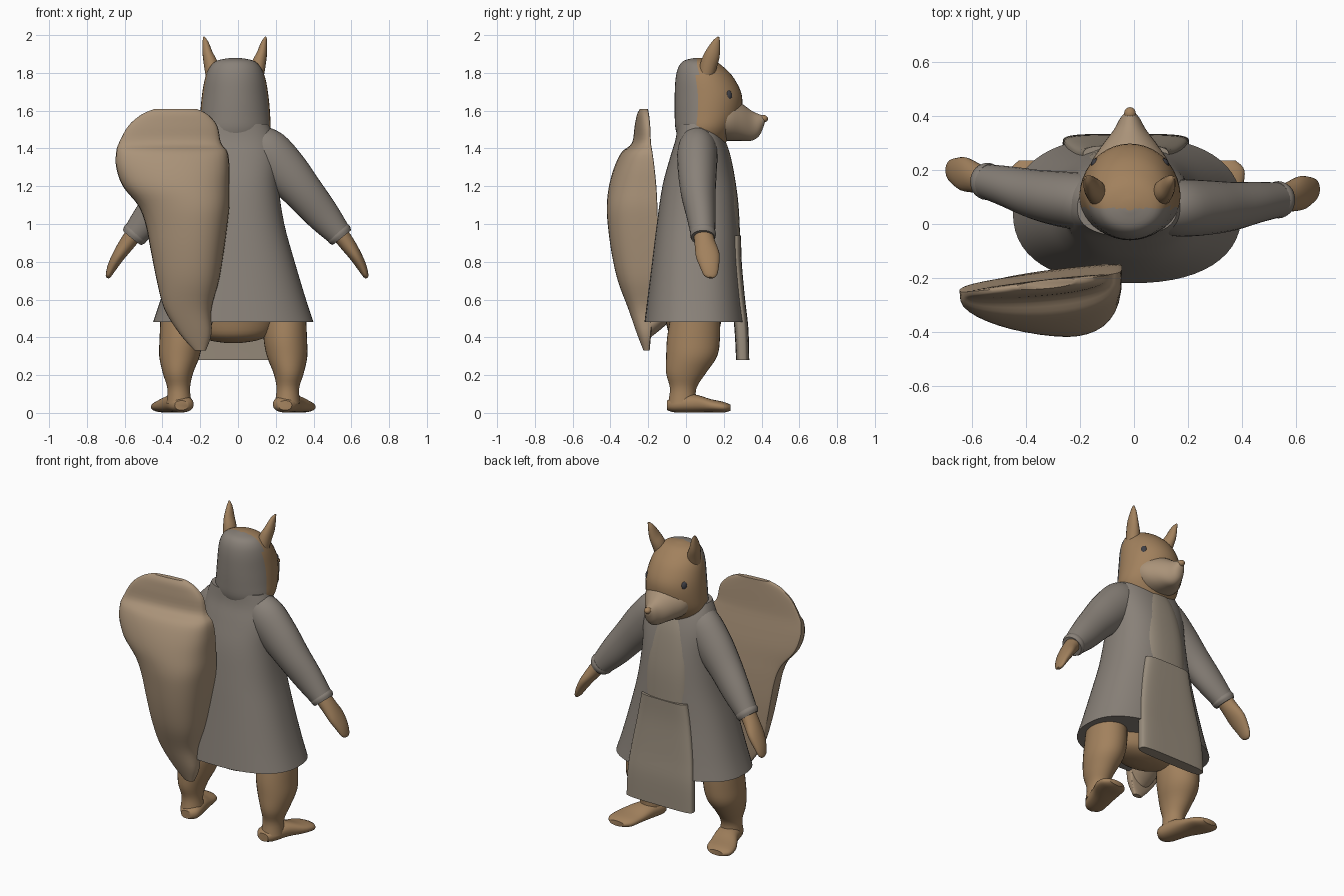
import bpy, bmesh, math
from mathutils import Vector


def mat(name, r, g, b):
    m = bpy.data.materials.new(name)
    m.diffuse_color = (r, g, b, 1)
    return m


FUR = mat("fur", .36, .22, .11)
PALE = mat("pale_fur", .40, .29, .19)
GREY = mat("grey_cloth", .25, .22, .19)
LINEN = mat("linen", .31, .26, .20)
DARK = mat("dark", .05, .05, .06)


def spline(rows, steps=4):
    """Smooth a list of number rows."""
    out = []
    for i in range(len(rows) - 1):
        a, b = rows[max(i - 1, 0)], rows[i]
        c, d = rows[i + 1], rows[min(i + 2, len(rows) - 1)]
        for s in range(steps):
            t = s / steps
            out.append([q + .5 * t * (r - p + t * (2*p - 5*q + 4*r - w + t * (3*(q - r) + w - p)))
                        for p, q, r, w in zip(a, b, c, d)])
    return out + [list(rows[-1])]


def loft(name, rings, material):
    """Skin a stack of closed rings and cap both ends."""
    bm = bmesh.new()
    vs = [[bm.verts.new(p) for p in ring] for ring in rings]
    n = len(vs[0])
    for r0, r1 in zip(vs, vs[1:]):
        for i in range(n):
            bm.faces.new((r0[i], r0[(i + 1) % n], r1[(i + 1) % n], r1[i]))
    bm.faces.new(vs[0])
    bm.faces.new(vs[-1])
    bmesh.ops.recalc_face_normals(bm, faces=bm.faces)
    me = bpy.data.meshes.new(name)
    bm.to_mesh(me)
    bm.free()
    me.materials.append(material)
    ob = bpy.data.objects.new(name, me)
    bpy.context.collection.objects.link(ob)
    return ob


def tube(name, rows, material, hint=(1, 0, 0), axis=None, power=2, n=32):
    """Rows are x, y, z, half-width along hint, half-width across it."""
    rows = spline(rows)
    rings = []
    for i, r in enumerate(rows):
        c = Vector(r[:3])
        if axis:
            t = Vector(axis)
        else:
            t = (Vector(rows[min(i + 1, len(rows) - 1)][:3]) - Vector(rows[max(i - 1, 0)][:3])).normalized()
        a = Vector(hint)
        a = (a - t * a.dot(t)).normalized()
        b = t.cross(a)
        ring = []
        for k in range(n):
            co, si = math.cos(2*math.pi*k/n), math.sin(2*math.pi*k/n)
            ring.append(c + a * r[3] * math.copysign(abs(co)**(2/power), co)
                        + b * r[4] * math.copysign(abs(si)**(2/power), si))
        rings.append(ring)
    return loft(name, rings, material)


def ball(name, loc, size, material):
    bpy.ops.mesh.primitive_uv_sphere_add(segments=16, ring_count=10, radius=1, location=loc)
    ob = bpy.context.object
    ob.name, ob.scale = name, size
    ob.data.materials.append(material)


Z, Y = (0, 0, 1), (0, 1, 0)

# Coat: z, back y, front y, half width
coat = [(.48, -.22, .325, .425), (.60, -.205, .31, .385), (.80, -.18, .29, .325), (1.0, -.155, .278, .27),
        (1.2, -.125, .262, .24), (1.35, -.085, .232, .24), (1.45, -.055, .2, .22), (1.53, -.045, .165, .185)]
tube("coat", [(-.025, (b + f) / 2, z, w, (f - b) / 2) for z, b, f, w in coat], GREY, axis=Z, power=2.4, n=56)

# Shirt and apron in the coat opening
tube("shirt", [(-.03, .21, .92, .16, .077), (-.03, .21, 1.1, .15, .068), (-.03, .19, 1.25, .14, .068),
               (-.03, .16, 1.37, .12, .073), (-.03, .13, 1.45, .09, .075)], LINEN, axis=Z, power=2.6)
tube("apron", [(-.03, .30, .28, .235, .035), (-.03, .293, .45, .23, .037), (-.03, .275, .6, .215, .038),
               (-.03, .25, .8, .185, .045), (-.03, .245, .94, .16, .047)], LINEN, axis=Z, power=4, n=40)

# Lower body under the coat
tube("hips", [(-.025, .04, .37, .04, .04), (-.025, .04, .385, .13, .09), (-.025, .04, .42, .2, .13),
              (-.025, .04, .50, .25, .15)], FUR, axis=Z)

# Head with grey hood behind
head = tube("head", [(-.015, .09, 1.43, .15, .12), (-.015, .10, 1.50, .185, .155), (-.015, .115, 1.58, .185, .175),
                     (-.015, .118, 1.68, .176, .178), (-.015, .10, 1.77, .16, .155), (-.015, .08, 1.83, .135, .12),
                     (-.015, .07, 1.865, .095, .08), (-.015, .07, 1.88, .02, .02)], FUR, axis=Z, n=40)
head.data.materials.append(GREY)
for p in head.data.polygons:
    if p.center.y < .06:
        p.material_index = 1
tube("snout", [(-.015, .12, 1.57, .16, .13), (-.015, .22, 1.555, .147, .115), (-.015, .29, 1.54, .105, .1),
               (-.015, .35, 1.52, .06, .078), (-.015, .39, 1.525, .038, .055), (-.015, .415, 1.55, .018, .022)],
     PALE, axis=Y)
ball("nose", (-.015, .41, 1.557), (.022, .024, .02), FUR)

for s in (-1, 1):
    tube("ear", [(-.017 + s*x, y, z, a, b) for x, y, z, a, b in
                 ((.115, .10, 1.76, .035, .04), (.125, .12, 1.84, .038, .045), (.143, .14, 1.90, .028, .04),
                  (.155, .16, 1.96, .016, .022), (.165, .172, 1.99, .004, .005))], FUR, n=16)
    ball("eye", (-.015 + s*.125, .22, 1.68), (.02, .024, .03), DARK)

# Arms and hands: side, x offset, forward shift at the hand
for s, dx, dy in ((1, 0, 0), (-1, -.01, .07)):
    def side(rows):
        return [(s*x + dx, y + dy * min(1, x / .55), z, a, b) for x, y, z, a, b in rows]
    tube("sleeve", side([(.07, .06, 1.45, .08, .09), (.15, .06, 1.385, .105, .125), (.25, .06, 1.28, .103, .122),
                         (.35, .065, 1.165, .092, .105), (.45, .08, 1.045, .077, .09), (.54, .09, .94, .064, .066)]),
         GREY, hint=Y, n=28)
    tube("cuff", side([(.525, .09, .958, .066, .068), (.537, .09, .944, .069, .071), (.55, .09, .928, .063, .062)]),
         GREY, hint=Y, n=28)
    tube("hand", side([(.53, .09, .96, .05, .045), (.575, .1, .9, .055, .042), (.62, .115, .835, .063, .034),
                       (.655, .125, .775, .05, .026), (.675, .13, .73, .035, .016), (.682, .13, .715, .015, .008)]),
         FUR, hint=Y, n=24)

# Legs and feet
for s in (-1, 1):
    def leg(rows):
        return [(-.025 + s*(x + .025), y, z, a, b) for x, y, z, a, b in rows]
    tube("leg", leg([(.25, .05, .52, .11, .13), (.25, .04, .40, .115, .14), (.26, .03, .30, .107, .135),
                     (.268, .0, .21, .08, .105), (.264, -.015, .13, .06, .07), (.262, -.02, .05, .067, .075)]),
         FUR, axis=Z)
    tube("foot", leg([(.25, -.1, .04, .035, .025), (.25, -.06, .045, .065, .042), (.275, .04, .05, .075, .048),
                      (.31, .13, .038, .09, .035), (.325, .20, .03, .085, .028), (.328, .235, .027, .05, .016)]),
         FUR, axis=Y, power=2.3)

# Tail: z, left x, right x, front y, depth
tail = [(.33, -.23, -.17, -.205, .02), (.42, -.31, -.14, -.2, .06), (.55, -.39, -.14, -.195, .11),
        (.70, -.43, -.10, -.185, .175), (.85, -.46, -.075, -.178, .215), (1.0, -.49, -.055, -.178, .235),
        (1.1, -.53, -.045, -.183, .235), (1.2, -.61, -.045, -.193, .215), (1.3, -.645, -.045, -.205, .175),
        (1.38, -.645, -.055, -.215, .125), (1.43, -.63, -.09, -.22, .06), (1.52, -.58, -.11, -.22, .045),
        (1.58, -.51, -.16, -.22, .035), (1.61, -.44, -.22, -.22, .02)]
rings = []
for z, x0, x1, y, d in spline(tail):
    ring = []
    for k in range(40):
        co, si = math.cos(math.pi*k/20), math.sin(math.pi*k/20)
        x = (x0 + x1) / 2 + (x1 - x0) / 2 * co
        front = y + .12 * (x - (x0 + x1) / 2)
        ring.append((x, front + (.012 * si if si > 0 else -d * (1 + .2 * co) * abs(si)**.6), z))
    rings.append(ring)
loft("tail", rings, PALE)
tube("tail_root", [(-.22, -.12, .52, .1, .05), (-.22, -.19, .46, .08, .05), (-.21, -.23, .40, .05, .03)], PALE, n=20)

# Smooth shading with crisp hems
bpy.ops.object.select_all(action='SELECT')
bpy.context.view_layer.objects.active = head
bpy.ops.object.shade_smooth_by_angle(angle=math.radians(45))
